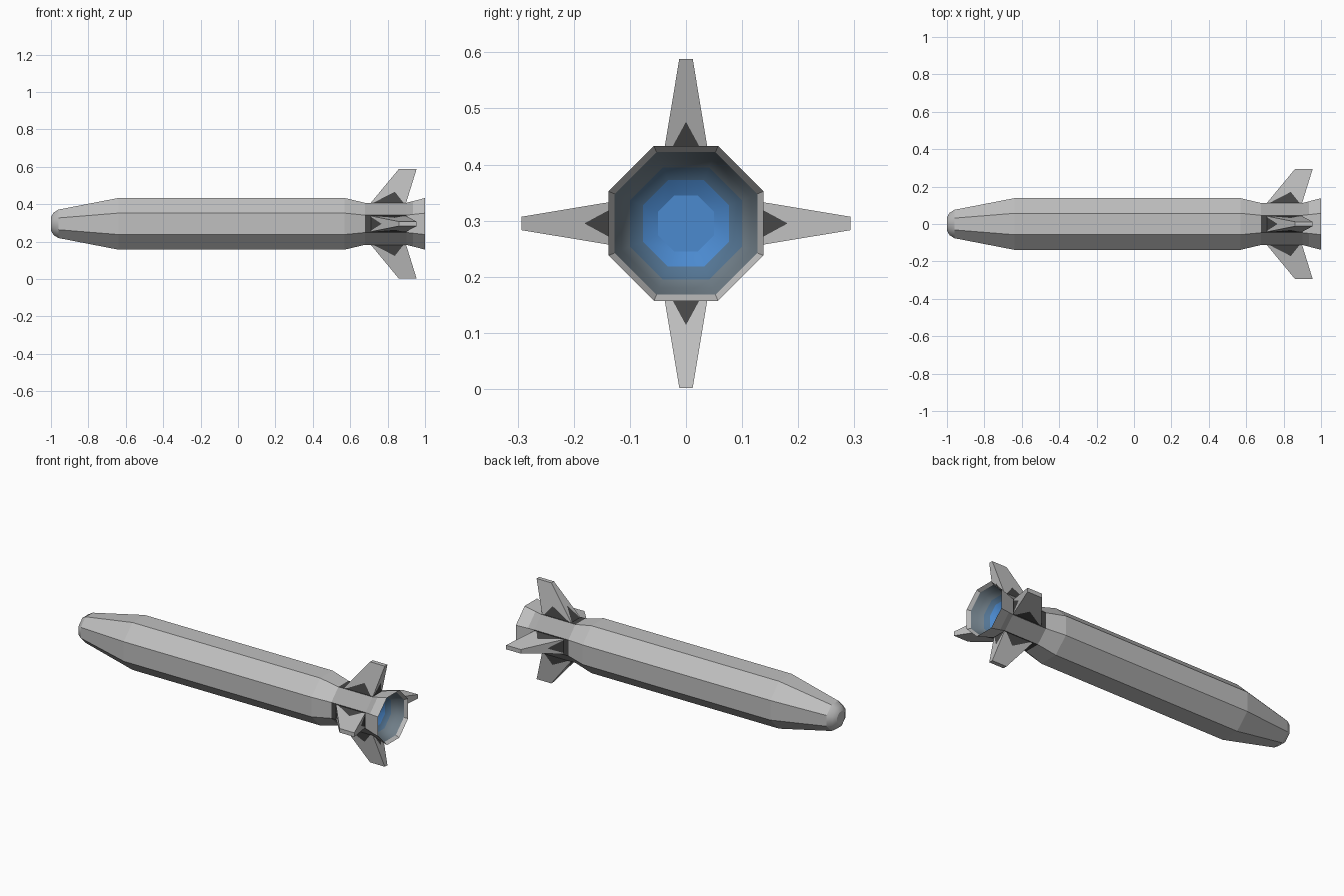
import bpy, bmesh, math
from mathutils import Matrix, Vector

if "Cube" in bpy.data.objects:
    bpy.data.objects.remove(bpy.data.objects["Cube"])

ZC = 0.295  # height of the long axis


def material(name, srgb):
    m = bpy.data.materials.new(name)
    m.diffuse_color = [(c / 255) ** 2.2 for c in srgb] + [1]
    m.use_nodes = True
    m.node_tree.nodes["Principled BSDF"].inputs["Base Color"].default_value = m.diffuse_color
    return m


light = material("light grey", (190, 190, 190))
mid = material("mid grey", (165, 165, 165))
dark = material("dark grey", (72, 72, 72))
wall = material("slate grey", (112, 126, 136))
deep = material("slate blue", (84, 116, 146))
blue = material("blue", (76, 136, 205))


def finish(name, bm, mats):
    me = bpy.data.meshes.new(name)
    bm.to_mesh(me)
    bm.free()
    for m in mats:
        me.materials.append(m)
    ob = bpy.data.objects.new(name, me)
    bpy.context.collection.objects.link(ob)
    return ob


def ring(bm, x, apothem, n=8):
    # octagon with flat sides facing up, down and sideways
    r = apothem / math.cos(math.pi / n)
    return [bm.verts.new((x, r * math.cos(math.pi * (2 * i + 1) / n),
                          ZC + r * math.sin(math.pi * (2 * i + 1) / n)))
            for i in range(n)]


def loft(name, stations, mats, rule, cap_first=False, cap_last=False, smooth=None):
    bm = bmesh.new()
    rings = [ring(bm, x, a) for x, a in stations]
    for k, (a, b) in enumerate(zip(rings, rings[1:])):
        for i in range(8):
            f = bm.faces.new((a[i], a[(i + 1) % 8], b[(i + 1) % 8], b[i]))
            # side i faces along an axis when i is odd, diagonally when even
            f.material_index = rule(k, i)
            f.smooth = bool(smooth and smooth(k))
    if cap_first:
        bm.faces.new(rings[0][::-1])
    if cap_last:
        f = bm.faces.new(rings[-1])
        f.material_index = len(mats) - 1
    bm.normal_update()
    return finish(name, bm, mats)


# Octagonal hull with rounded nose, waist and flared tail
def hull_rule(k, i):
    diagonal = i % 2 == 0
    if k == 5:
        return 1 if diagonal else 2
    return 1 if k == 6 and diagonal else 0


hull = [(-1, 0.036), (-0.986, 0.06), (-0.96, 0.076), (-0.64, 0.138), (0.57, 0.138),
        (0.68, 0.112), (0.90, 0.112), (0.935, 0.121), (1, 0.138)]
ob = loft("hull", hull, [light, mid, dark], hull_rule, cap_first=True,
          smooth=lambda k: k < 2)
bm = bmesh.new()
bm.from_mesh(ob.data)
bmesh.ops.recalc_face_normals(bm, faces=bm.faces)
# an open shell can be flipped: the nose cap must face -x
cap = min(bm.faces, key=lambda f: f.calc_center_median().x)
if cap.normal.x > 0:
    bmesh.ops.reverse_faces(bm, faces=bm.faces)
bm.to_mesh(ob.data)
bm.free()

# Bevelled rim and bowl of the exhaust nozzle
bowl = [(1, 0.138), (0.98, 0.127), (0.945, 0.115), (0.915, 0.10), (0.895, 0.077),
        (0.88, 0.05)]
ob = loft("nozzle_bowl", bowl, [light, wall, deep, blue],
          lambda k, i: (0, 1, 1, 2, 3)[k], cap_last=True, smooth=lambda k: k > 0)
bm = bmesh.new()
bm.from_mesh(ob.data)
bmesh.ops.recalc_face_normals(bm, faces=bm.faces)
cap = min(bm.faces, key=lambda f: f.calc_center_median().x)
if cap.normal.x < 0:
    bmesh.ops.reverse_faces(bm, faces=bm.faces)
bm.to_mesh(ob.data)
bm.free()


# Four swept tapered fins with dark triangular scorch marks at the root
def fin(name, turn):
    bm = bmesh.new()
    rot = Matrix.Rotation(turn, 4, 'X')

    def vert(p):
        return bm.verts.new(rot @ Vector(p) + Vector((0, 0, ZC)))

    root = [Vector(p) for p in ((0.70, -0.044, 0.10), (0.895, -0.044, 0.10),
                                (0.895, 0.044, 0.10), (0.70, 0.044, 0.10))]
    tip = [Vector(p) for p in ((0.86, -0.012, 0.293), (0.955, -0.012, 0.293),
                               (0.955, 0.012, 0.293), (0.86, 0.012, 0.293))]
    a, t = [vert(p) for p in root], [vert(p) for p in tip]
    bm.faces.new(t)
    bm.faces.new(a[::-1])
    for i in range(4):
        j = (i + 1) % 4
        s = 0.37 if i % 2 == 0 else 0.42  # how far the mark climbs
        peak = vert(((root[i] + root[j]) / 2).lerp((tip[i] + tip[j]) / 2, s))
        bm.faces.new((a[i], a[j], peak)).material_index = 1
        for p, q in ((a[j], t[j]), (t[j], t[i]), (t[i], a[i])):
            bm.faces.new((p, q, peak))
    bmesh.ops.recalc_face_normals(bm, faces=bm.faces)
    finish(name, bm, [light, dark])


for n, name in enumerate(("top_fin", "front_fin", "bottom_fin", "back_fin")):
    fin(name, n * math.pi / 2)
